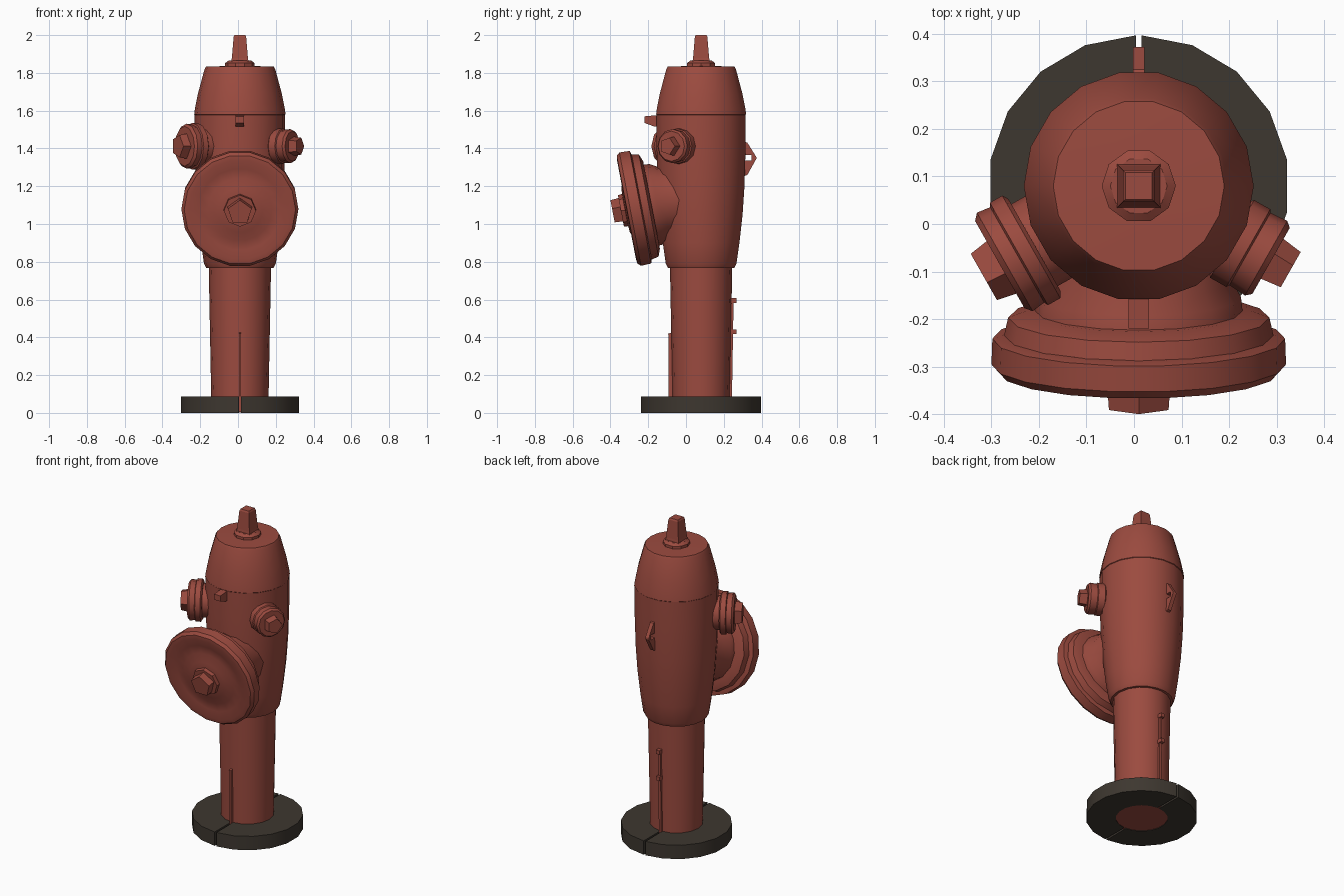
import bpy, bmesh, math
from mathutils import Vector, Matrix

if "Cube" in bpy.data.objects:
    bpy.data.objects.remove(bpy.data.objects["Cube"])

CX, CY = 0.01, 0.08          # vertical axis of the hydrant


def material(name, rgb):
    m = bpy.data.materials.new(name)
    m.diffuse_color = (*rgb, 1)
    m.use_nodes = True
    m.node_tree.nodes["Principled BSDF"].inputs["Base Color"].default_value = m.diffuse_color
    return m


RED = material("faded_red", (0.33, 0.07, 0.05))
DARK = material("dark_iron", (0.047, 0.038, 0.029))


def finish(bm, name, mat, smooth=True):
    bmesh.ops.recalc_face_normals(bm, faces=bm.faces)
    me = bpy.data.meshes.new(name)
    bm.to_mesh(me)
    bm.free()
    me.materials.append(mat)
    ob = bpy.data.objects.new(name, me)
    bpy.context.collection.objects.link(ob)
    if smooth:
        bpy.ops.object.select_all(action='DESELECT')
        ob.select_set(True)
        bpy.context.view_layer.objects.active = ob
        bpy.ops.object.shade_smooth_by_angle(angle=math.radians(32))
    return ob


def lathe(name, profile, sides, origin=(CX, CY, 0), axis=(0, 0, 1), turn=0.0, mat=RED, smooth=True):
    """Revolve (radius, distance) points around an axis, closing both ends."""
    bm = bmesh.new()
    rot = Vector(axis).to_track_quat('Z', 'Y').to_matrix() if tuple(axis) != (0, 0, 1) else Matrix.Identity(3)
    rings = []
    for r, h in profile:
        ring = []
        for i in range(sides):
            a = turn + 2 * math.pi * i / sides
            ring.append(bm.verts.new(Vector(origin) + rot @ Vector((r * math.cos(a), r * math.sin(a), h))))
        rings.append(ring)
    for lo, hi in zip(rings, rings[1:]):
        for i in range(sides):
            j = (i + 1) % sides
            bm.faces.new((lo[i], lo[j], hi[j], hi[i]))
    bm.faces.new(rings[0])
    bm.faces.new(rings[-1])
    return finish(bm, name, mat, smooth)


def prism(name, pts, lo, hi, plane="yz", mat=RED, smooth=False):
    """Extrude a flat outline along the remaining axis."""
    bm = bmesh.new()
    put = (lambda p, t: (t, p[0], p[1])) if plane == "yz" else (lambda p, t: (p[0], p[1], t))
    a = [bm.verts.new(put(p, lo)) for p in pts]
    b = [bm.verts.new(put(p, hi)) for p in pts]
    bm.faces.new(a)
    bm.faces.new(b)
    n = len(pts)
    for i in range(n):
        bm.faces.new((a[i], a[(i + 1) % n], b[(i + 1) % n], b[i]))
    return finish(bm, name, mat, smooth)


# ground flange in two halves with a narrow gap
for side, label in ((1, "right"), (-1, "left")):
    angles = [math.radians(-88.9 + 177.8 * i / 9) for i in range(10)]
    outline = [(CX + side * 0.317 * math.cos(a), CY + 0.317 * math.sin(a)) for a in angles]
    outline += [(CX + side * max(0.006, 0.148 * math.cos(a)), CY + 0.148 * math.sin(a)) for a in reversed(angles)]
    prism("base_flange_" + label, outline, 0.0, 0.087, "xy", DARK, True)

# lower barrel, main body, bonnet
lathe("lower_barrel", [(0.151, 0.003), (0.152, 0.09), (0.165, 0.78)], 16)
lathe("main_body", [(0.15, 0.765), (0.178, 0.767), (0.19, 0.79), (0.206, 0.9), (0.223, 1.05),
                    (0.233, 1.2), (0.239, 1.4), (0.239, 1.577)], 18)
lathe("bonnet", [(0.235, 1.575), (0.242, 1.58), (0.238, 1.61), (0.222, 1.69), (0.187, 1.82),
                 (0.18, 1.833), (0.08, 1.836)], 18)

# operating nut on top
lathe("top_washer", [(0.078, 1.833), (0.078, 1.852), (0.06, 1.865)], 10)
lathe("top_nut", [(0.066, 1.855), (0.06, 1.88), (0.047, 1.99), (0.04, 2.0)], 4, turn=math.pi / 4, smooth=False)

# large front outlet, tilted slightly downward
O, N = (CX, -0.315, 1.075), (0, -0.982, -0.188)
lathe("front_outlet_neck", [(0.19, -0.36), (0.195, -0.2), (0.215, -0.165), (0.22, -0.12)], 16, O, N)
lathe("front_cap_back_ring", [(0.235, -0.135), (0.275, -0.12), (0.285, -0.075)], 16, O, N)
lathe("front_cap", [(0.285, -0.082), (0.308, -0.075), (0.31, -0.02), (0.295, -0.003), (0.27, 0.0),
                    (0.22, -0.012), (0.17, -0.012), (0.12, 0.005), (0.05, 0.01)], 18, O, N)
lathe("front_cap_washer", [(0.088, -0.01), (0.085, 0.03)], 8, O, N, smooth=False)
lathe("front_cap_nut", [(0.07, 0.02), (0.066, 0.074)], 5, O, N, turn=math.pi / 2, smooth=False)

# two side outlets, thirty degrees toward the front
for label, sx, r, start, end, tip in (("right", 1, 0.094, 0.218, 0.32, 0.365),
                                      ("left", -1, 0.124, 0.252, 0.336, 0.378)):
    o, n = (CX, CY, 1.412), (sx * 0.87, -0.493, 0)
    mid = (start + end) / 2
    lathe(label + "_outlet_neck", [(r * 0.8, 0.12), (r * 0.8, start + 0.01)], 12, o, n)
    lathe(label + "_outlet_cap", [(r * 0.9, start), (r, start + 0.008), (r, mid - 0.004), (r * 0.93, mid),
                                  (r * 0.96, end - 0.012), (r * 0.85, end)], 12, o, n)
    lathe(label + "_outlet_nut", [(r * 0.58, end - 0.01), (r * 0.5, tip)], 5, o, n, smooth=False)

# front lug under the bonnet, rear eyelet
prism("front_lug", [(-0.14, 1.515), (-0.165, 1.515), (-0.22, 1.535), (-0.22, 1.57), (-0.14, 1.577)],
      CX - 0.022, CX + 0.022)
prism("rear_eyelet", [(0.3, 1.44), (0.325, 1.43), (0.372, 1.355), (0.372, 1.345), (0.325, 1.26), (0.3, 1.25),
                      (0.3, 1.335), (0.348, 1.335), (0.348, 1.365), (0.3, 1.365)], CX - 0.012, CX + 0.012)

# thin casting seams on the barrel and body
prism("front_seam", [(-0.06, 0.005), (-0.092, 0.005), (-0.094, 0.42), (-0.06, 0.43)], CX - 0.006, CX + 0.006)
prism("rear_seam", [(0.22, 0.005), (0.242, 0.005), (0.252, 0.6), (0.22, 0.61)], CX - 0.008, CX + 0.008)
for z in (0.43, 0.595):
    prism("rear_seam_knob", [(0.23, z - 0.012), (0.268, z - 0.012), (0.268, z + 0.012), (0.23, z + 0.012)],
          CX - 0.012, CX + 0.012)
